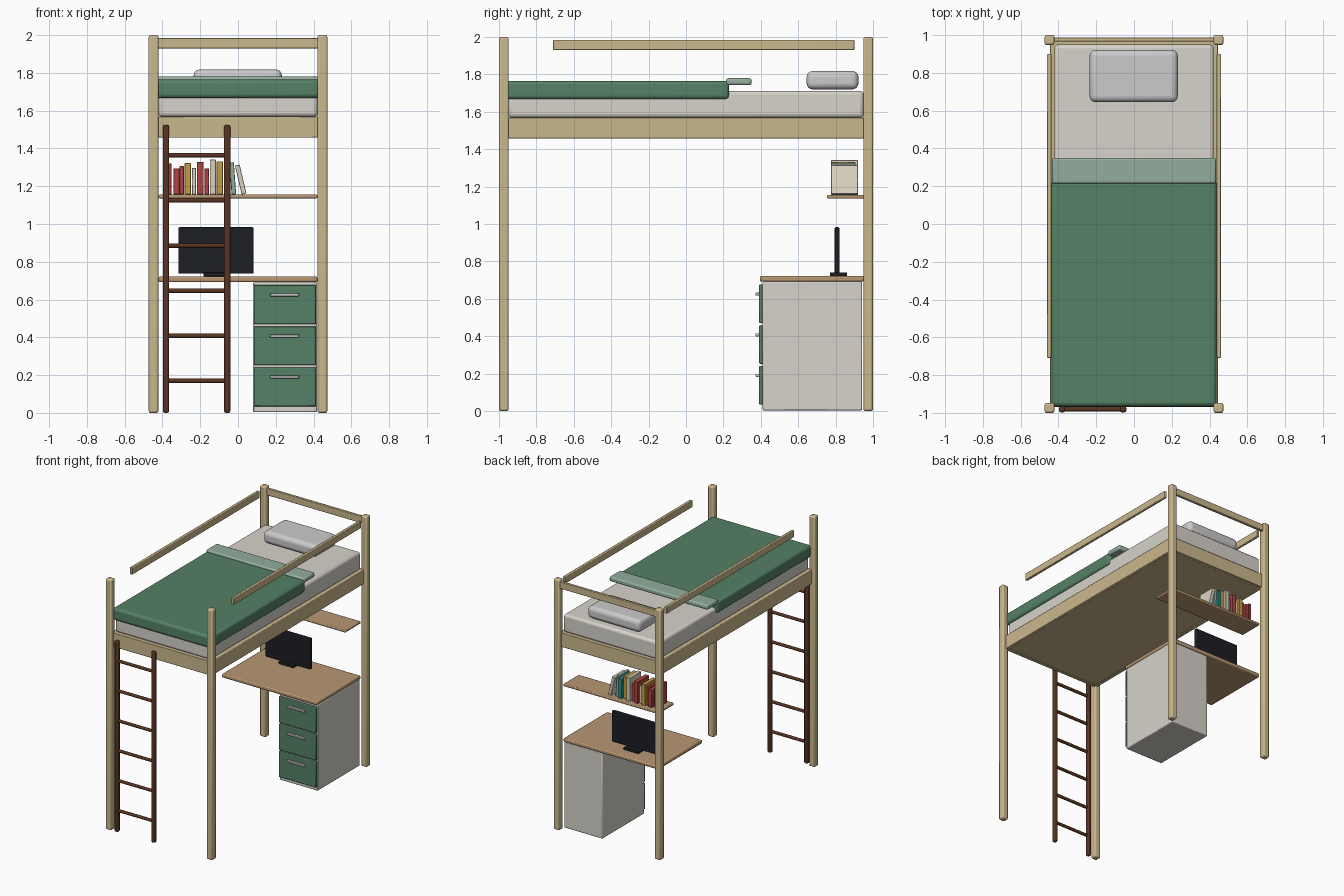
import bpy, math
from mathutils import Matrix

if "Cube" in bpy.data.objects:
    bpy.data.objects.remove(bpy.data.objects["Cube"])


def material(name, rgb):
    m = bpy.data.materials.new(name)
    m.diffuse_color = (*rgb, 1)
    m.use_nodes = True
    m.node_tree.nodes["Principled BSDF"].inputs["Base Color"].default_value = m.diffuse_color
    return m


PINE = material("pine", (0.60, 0.48, 0.27))
OAK = material("oak", (0.48, 0.31, 0.17))
WALNUT = material("walnut", (0.10, 0.035, 0.016))
GREEN = material("green", (0.09, 0.22, 0.13))
SAGE = material("sage", (0.29, 0.42, 0.34))
LINEN = material("linen", (0.68, 0.65, 0.60))
BLACK = material("black", (0.012, 0.013, 0.017))
RED = material("book_red", (0.45, 0.06, 0.05))
YELLOW = material("book_yellow", (0.55, 0.33, 0.06))
CREAM = material("book_cream", (0.70, 0.64, 0.52))
TEAL = material("book_teal", (0.03, 0.26, 0.26))


def finish(ob, mat, bevel, segments):
    if mat:
        ob.data.materials.append(mat)
    if bevel:
        b = ob.modifiers.new("bevel", 'BEVEL')
        b.width, b.segments = bevel, segments
    bpy.ops.object.select_all(action='DESELECT')
    ob.select_set(True)
    bpy.context.view_layer.objects.active = ob
    bpy.ops.object.shade_smooth_by_angle(angle=math.radians(35))
    return ob


def box(name, x, y, z, mat=None, bevel=0.0, segments=2):
    """Box spanning the given (min, max) ranges."""
    bpy.ops.mesh.primitive_cube_add(size=1)
    ob = bpy.context.object
    ob.name = name
    size = [b - a for a, b in (x, y, z)]
    ob.data.transform(Matrix.Diagonal((*size, 1)))
    ob.location = [(a + b) / 2 for a, b in (x, y, z)]
    return finish(ob, mat, bevel, segments)


def around(c, half):
    return (c - half, c + half)


# bed posts
for sx in (-1, 1):
    for sy in (-1, 1):
        box("post", around(sx * 0.447, 0.026), around(sy * 0.974, 0.026), (0, 2), PINE, 0.01)

# bed frame rails, guard rails and base panel
for s in (-1, 1):
    box("side_rail", around(s * 0.430, 0.014), (-0.96, 0.96), (1.457, 1.57), PINE, 0.004)
    box("end_rail", (-0.43, 0.43), around(s * 0.955, 0.014), (1.457, 1.57), PINE, 0.004)
    box("guard_rail", around(s * 0.449, 0.011), (-0.71, 0.90), (1.93, 1.985), PINE, 0.004)
box("head_guard_rail", (-0.43, 0.43), around(0.977, 0.011), (1.93, 1.985), PINE, 0.004)
box("base_panel", (-0.42, 0.42), (-0.945, 0.945), (1.46, 1.57), PINE)

# bedding
box("mattress", (-0.422, 0.422), (-0.95, 0.95), (1.568, 1.712), LINEN, 0.02, 3)
box("blanket", (-0.437, 0.437), (-0.965, 0.23), (1.667, 1.765), GREEN, 0.02, 3)
box("blanket_fold", (-0.435, 0.435), (0.214, 0.35), (1.742, 1.78), SAGE, 0.012, 3)
box("pillow", (-0.235, 0.232), (0.645, 0.922), (1.72, 1.818), None, 0.032, 4)

# ladder
for x in (-0.381, -0.057):
    box("ladder_stile", around(x, 0.016), around(-0.981, 0.016), (0, 1.525), WALNUT, 0.009)
for i in range(6):
    bpy.ops.mesh.primitive_cylinder_add(vertices=16, radius=0.012, depth=0.31,
                                        location=(-0.219, -0.981, 0.169 + 0.239 * i),
                                        rotation=(0, math.pi / 2, 0))
    bpy.context.object.name = "ladder_rung"
    finish(bpy.context.object, WALNUT, 0, 1)

# desk, shelf
box("desk_top", (-0.42, 0.42), (0.395, 0.95), (0.692, 0.722), OAK, 0.008)
box("book_shelf", (-0.42, 0.42), (0.755, 0.95), (1.136, 1.156), OAK, 0.006)

# drawer cabinet
box("cabinet", (0.08, 0.418), (0.41, 0.941), (0.004, 0.692), LINEN, 0.006)
for i in range(3):
    z = 0.138 + 0.2175 * i
    box("drawer_front", (0.084, 0.414), (0.391, 0.412), around(z, 0.103), GREEN, 0.005)
    box("drawer_handle", (0.17, 0.323), (0.372, 0.392), around(z + 0.052, 0.008), None, 0.004)

# monitor
box("monitor_screen", (-0.315, 0.082), (0.795, 0.82), (0.737, 0.983), BLACK, 0.005)
box("monitor_base", (-0.182, -0.05), (0.77, 0.862), (0.722, 0.742), BLACK, 0.004)

# books: left edge, width, height, lean, colour
BOOKS = [
    (-0.378, 0.026, 0.164, 0, RED), (-0.341, 0.031, 0.138, 0, RED),
    (-0.309, 0.022, 0.150, 0, RED), (-0.282, 0.033, 0.166, 0, YELLOW),
    (-0.244, 0.022, 0.140, 0, CREAM), (-0.218, 0.036, 0.172, 0, RED),
    (-0.177, 0.024, 0.138, 0, RED), (-0.149, 0.032, 0.185, 0, CREAM),
    (-0.113, 0.033, 0.176, 0, YELLOW), (-0.075, 0.032, 0.158, 0, TEAL),
    (-0.034, 0.024, 0.170, -0.07, SAGE), (0.019, 0.026, 0.157, -0.23, CREAM),
]
for i, (x, w, h, lean, mat) in enumerate(BOOKS):
    back = 0.905 + 0.015 * (i % 2)
    dz = w / 2 * abs(math.sin(lean))
    book = box("book", (x, x + w), (0.776, back), (1.156, 1.156 + h), mat, 0.002, 1)
    # lean about the bottom of the book
    pivot = Matrix.Translation((x + w / 2, 0, 1.156 + dz))
    shift = Matrix.Translation((-(x + w / 2), 0, -1.156))
    book.matrix_world = pivot @ Matrix.Rotation(lean, 4, 'Y') @ shift @ Matrix.Translation(book.location)
